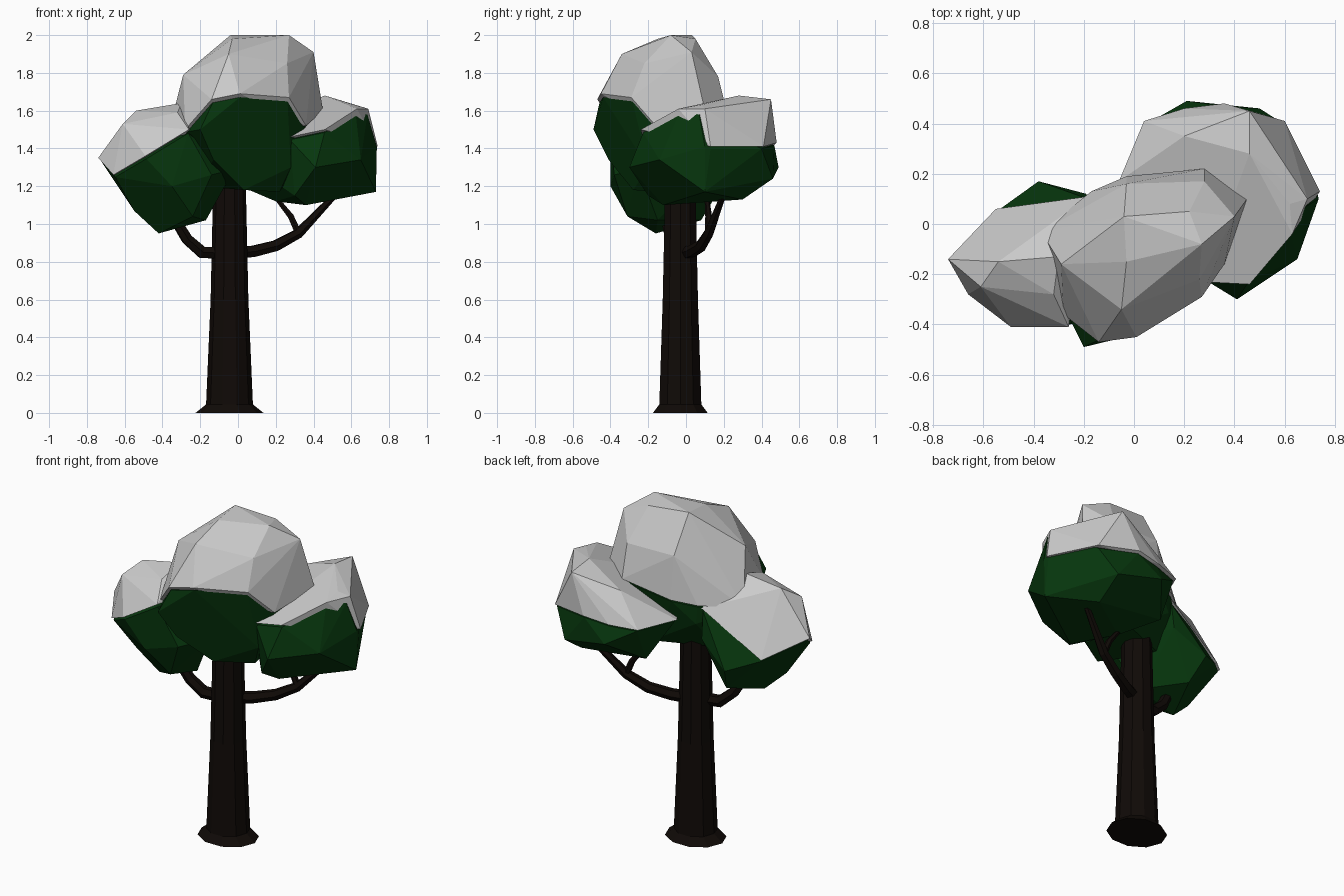
import bpy, bmesh, math
from mathutils import Vector

if "Cube" in bpy.data.objects:
    bpy.data.objects.remove(bpy.data.objects["Cube"])


def material(name, rgb):
    m = bpy.data.materials.new(name)
    m.diffuse_color = (*rgb, 1)
    m.use_nodes = True
    m.node_tree.nodes["Principled BSDF"].inputs["Base Color"].default_value = m.diffuse_color
    return m


LEAF = material("leaf_green", (0.002, 0.037, 0.004))
BARK = material("bark", (0.005, 0.003, 0.002))


def finish(bm, name, mat=None):
    bmesh.ops.recalc_face_normals(bm, faces=bm.faces)
    mesh = bpy.data.meshes.new(name)
    bm.to_mesh(mesh)
    bm.free()
    ob = bpy.data.objects.new(name, mesh)
    bpy.context.collection.objects.link(ob)
    if mat:
        mesh.materials.append(mat)
    return ob


def hull(name, points, mat=None):
    """Faceted lump wrapped around a few corner points."""
    bm = bmesh.new()
    for p in points:
        bm.verts.new(p)
    res = bmesh.ops.convex_hull(bm, input=bm.verts)
    loose = {v for v in res["geom_interior"] + res["geom_unused"]
             if isinstance(v, bmesh.types.BMVert)}
    bmesh.ops.delete(bm, geom=list(loose), context='VERTS')
    bmesh.ops.dissolve_limit(bm, angle_limit=math.radians(6), verts=bm.verts, edges=bm.edges)
    return finish(bm, name, mat)


def clump(name, top, rim, leaf):
    """Snow cap over a leaf lump; the leaf lump starts just inside the cap's rim."""
    hull(name + "_snow", top + rim)
    c = sum((Vector(p) for p in rim + leaf), Vector()) / len(rim + leaf)
    inner = [c + (Vector(p) - c) * 0.965 - Vector((0, 0, 0.01)) for p in rim]
    hull(name + "_leaves", leaf + inner, LEAF)


# middle clump
clump("middle",
      [(-.04, .03, 2), (.27, -.08, 2), (-.03, -.15, 1.98), (.22, .05, 1.98), (-.29, -.16, 1.79),
       (-.05, -.34, 1.9), (.26, -.22, 1.85), (.4, .03, 1.91), (-.03, .16, 1.78), (.28, .17, 1.78)],
      [(-.14, -.47, 1.66), (.01, -.45, 1.69), (.27, -.29, 1.67), (-.28, -.36, 1.5),
       (.36, -.16, 1.52), (.45, .1, 1.6), (.28, .22, 1.58), (-.03, .19, 1.52), (-.17, .13, 1.5),
       (-.37, -.03, 1.48)],
      [(-.2, -.49, 1.5), (-.13, -.41, 1.34), (.03, -.28, 1.18), (.22, -.15, 1.17), (.28, -.2, 1.3),
       (-.2, -.02, 1.2), (.15, .12, 1.2), (.38, .05, 1.4), (-.15, .12, 1.38)])

# left clump, leaning outward
clump("left",
      [(-.54, -.15, 1.6), (-.3, -.13, 1.64), (-.61, -.25, 1.53), (-.32, -.28, 1.59)],
      [(-.74, -.14, 1.35), (-.66, -.28, 1.26), (-.49, -.41, 1.36), (-.26, -.41, 1.5),
       (-.18, .11, 1.48), (-.34, .09, 1.39), (-.55, .06, 1.24)],
      [(-.42, -.16, .95), (-.17, -.15, 1.02), (-.55, -.19, 1.07), (-.35, -.4, 1.2),
       (-.14, -.38, 1.26), (-.02, -.25, 1.29), (-.38, .17, 1.17), (-.19, .12, 1.3),
       (-.33, .08, 1.02), (-.24, -.31, 1.04)])

# right clump
clump("right",
      [(.46, .28, 1.68), (.46, .45, 1.66), (.62, .08, 1.63), (.2, .35, 1.58), (.69, .1, 1.61)],
      [(.27, -.23, 1.46), (.46, -.24, 1.5), (.63, -.04, 1.61), (.74, .13, 1.41), (.6, .41, 1.41),
       (.36, .48, 1.43), (.2, .46, 1.41), (.04, .41, 1.4), (-.06, .17, 1.4)],
      [(.41, -.3, 1.3), (.65, -.14, 1.34), (.73, .1, 1.17), (.735, .1, 1.41), (.685, .07, 1.58),
       (.36, -.12, 1.1), (.5, .3, 1.13), (.2, .1, 1.12), (.5, .46, 1.24), (.21, .49, 1.3),
       (.06, .3, 1.18), (.3, -.2, 1.15)])

# trunk: flared foot, tapering shaft
bm = bmesh.new()
SIDES = 10
rings = []
for z, rx, ry in [(0, .18, .152), (.045, .124, .117), (.6, .1, .098), (1.4, .082, .08)]:
    rings.append([bm.verts.new((-.045 + rx * math.cos(2 * math.pi * i / SIDES),
                                -.03 + ry * math.sin(2 * math.pi * i / SIDES), z))
                  for i in range(SIDES)])
for a, b in zip(rings, rings[1:]):
    for i in range(SIDES):
        j = (i + 1) % SIDES
        bm.faces.new((a[i], a[j], b[j], b[i]))
bm.faces.new(rings[0])
bm.faces.new(rings[-1])
finish(bm, "trunk", BARK)


def branch(name, pts):
    """Tapered limb; each point is x, y, z, radius."""
    cu = bpy.data.curves.new(name, 'CURVE')
    cu.dimensions = '3D'
    cu.bevel_depth = 1
    cu.bevel_resolution = 1
    cu.use_fill_caps = True
    sp = cu.splines.new('POLY')
    sp.use_smooth = False
    sp.points.add(len(pts) - 1)
    for p, (x, y, z, r) in zip(sp.points, pts):
        p.co = (x, y, z, 1)
        p.radius = r
    cu.materials.append(BARK)
    ob = bpy.data.objects.new(name, cu)
    bpy.context.collection.objects.link(ob)


# limbs
branch("left_branch", [(-.06, -.04, .845, .036), (-.19, -.06, .85, .036),
                       (-.27, -.08, .92, .032), (-.38, -.12, 1.1, .025)])
branch("right_branch", [(-.04, -.02, .845, .036), (.08, .03, .855, .034), (.2, .08, .885, .032),
                        (.32, .12, .95, .028), (.52, .2, 1.16, .016)])
branch("right_twig", [(.32, .12, .95, .02), (.28, .12, 1.04, .018), (.2, .11, 1.14, .012)])
